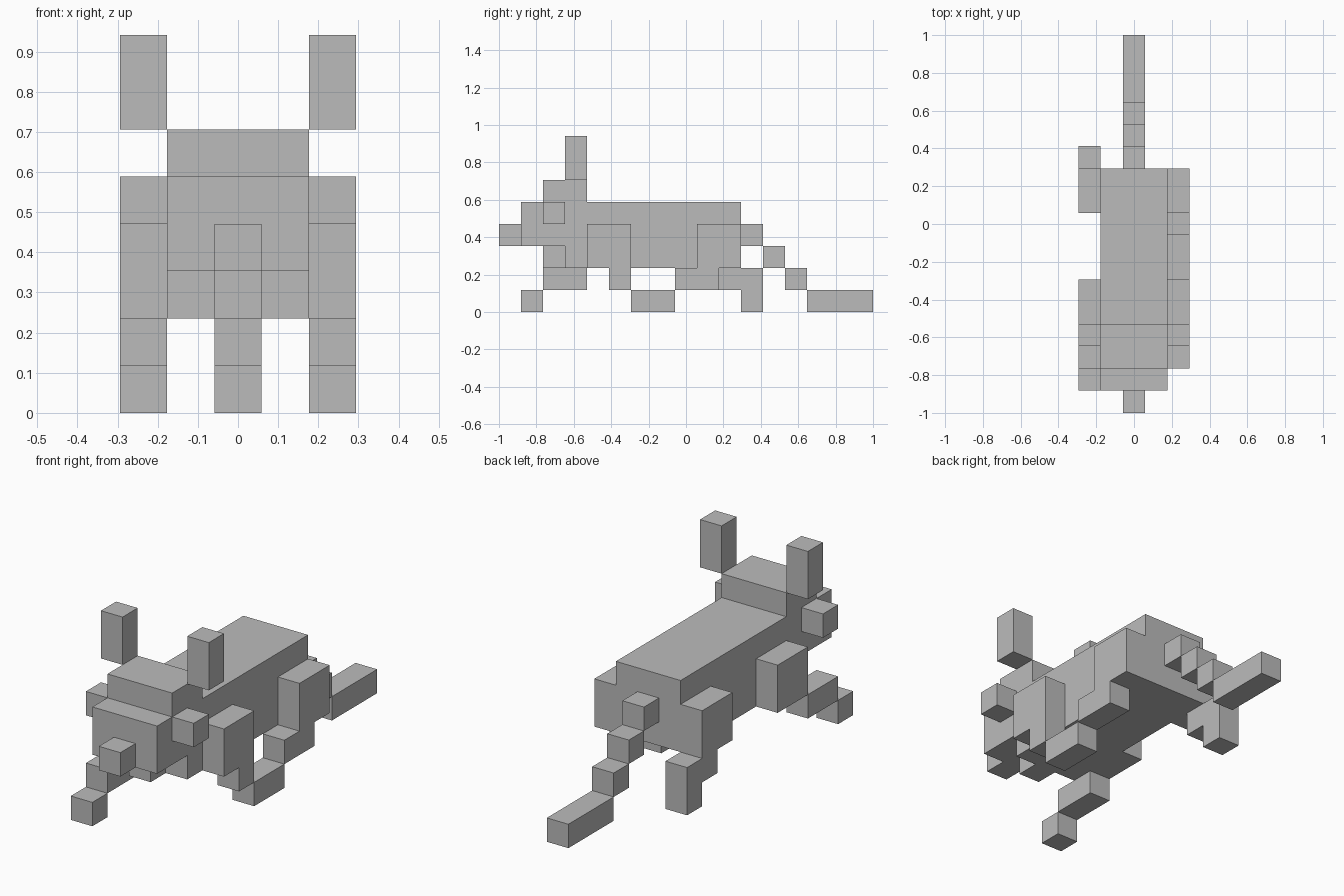
import bpy
import bmesh
from mathutils import Matrix, Vector

cube = bpy.data.objects.get("Cube")
if cube:
    bpy.data.objects.remove(cube, do_unlink=True)

U = 2 / 17  # edge length of one block

grey = bpy.data.materials.new("plain grey")
grey.use_nodes = True
grey.diffuse_color = (0.5, 0.5, 0.5, 1)
bsdf = next(n for n in grey.node_tree.nodes if n.type == 'BSDF_PRINCIPLED')
bsdf.inputs["Base Color"].default_value = grey.diffuse_color


def part(name, *boxes):
    """One object from boxes of (x, y, z) ranges counted in blocks, y from the nose."""
    bm = bmesh.new()
    for box in boxes:
        low = Vector([r[0] for r in box])
        high = Vector([r[1] for r in box])
        centre = (low + high) / 2 * U - Vector((0, 1, 0))
        size = (high - low) * U
        bmesh.ops.create_cube(bm, size=1, matrix=Matrix.LocRotScale(centre, None, size))
    mesh = bpy.data.meshes.new(name)
    bm.to_mesh(mesh)
    bm.free()
    mesh.materials.append(grey)
    obj = bpy.data.objects.new(name, mesh)
    bpy.context.collection.objects.link(obj)


WIDE = (-1.5, 1.5)
THIN = (-0.5, 0.5)
LEFT = (1.5, 2.5)
RIGHT = (-2.5, -1.5)

# Trunk and head
part("body", (WIDE, (4, 11), (2, 5)), (WIDE, (3, 4), (2, 3)))
part("head", (WIDE, (1, 4), (3, 5)))
part("crown", (WIDE, (2, 4), (5, 6)))
part("snout", (THIN, (0, 1), (3, 4)))
part("jaw", (THIN, (2, 3), (2, 3)))

# Parts alike on both sides
for side, x in (("left", LEFT), ("right", RIGHT)):
    part(side + "_ear", (x, (3, 4), (6, 8)))
    part(side + "_cheek", (x, (2, 3), (4, 5)))
    part(side + "_shoulder", (x, (4, 6), (2, 4)))
    part(side + "_thigh", (x, (9, 11), (2, 4)))

# Left legs are tucked in under the belly
part("left_front_shin", (LEFT, (5, 6), (1, 2)))
part("left_rear_shin", (LEFT, (8, 10), (1, 2)))
part("left_feet", (LEFT, (6, 8), (0, 1)))

# Right legs are stretched out in mid stride
part("right_front_shin", (RIGHT, (2, 4), (1, 2)))
part("right_front_foot", (RIGHT, (1, 2), (0, 1)))
part("right_rear_shin", (RIGHT, (10, 11), (1, 2)))
part("right_rear_foot", (RIGHT, (11, 12), (0, 2)))

# Tail steps down to the ground, then trails behind
steps = [(THIN, (11 + i, 12 + i), (3 - i, 4 - i)) for i in range(3)]
part("tail", *steps, (THIN, (14, 17), (0, 1)))
